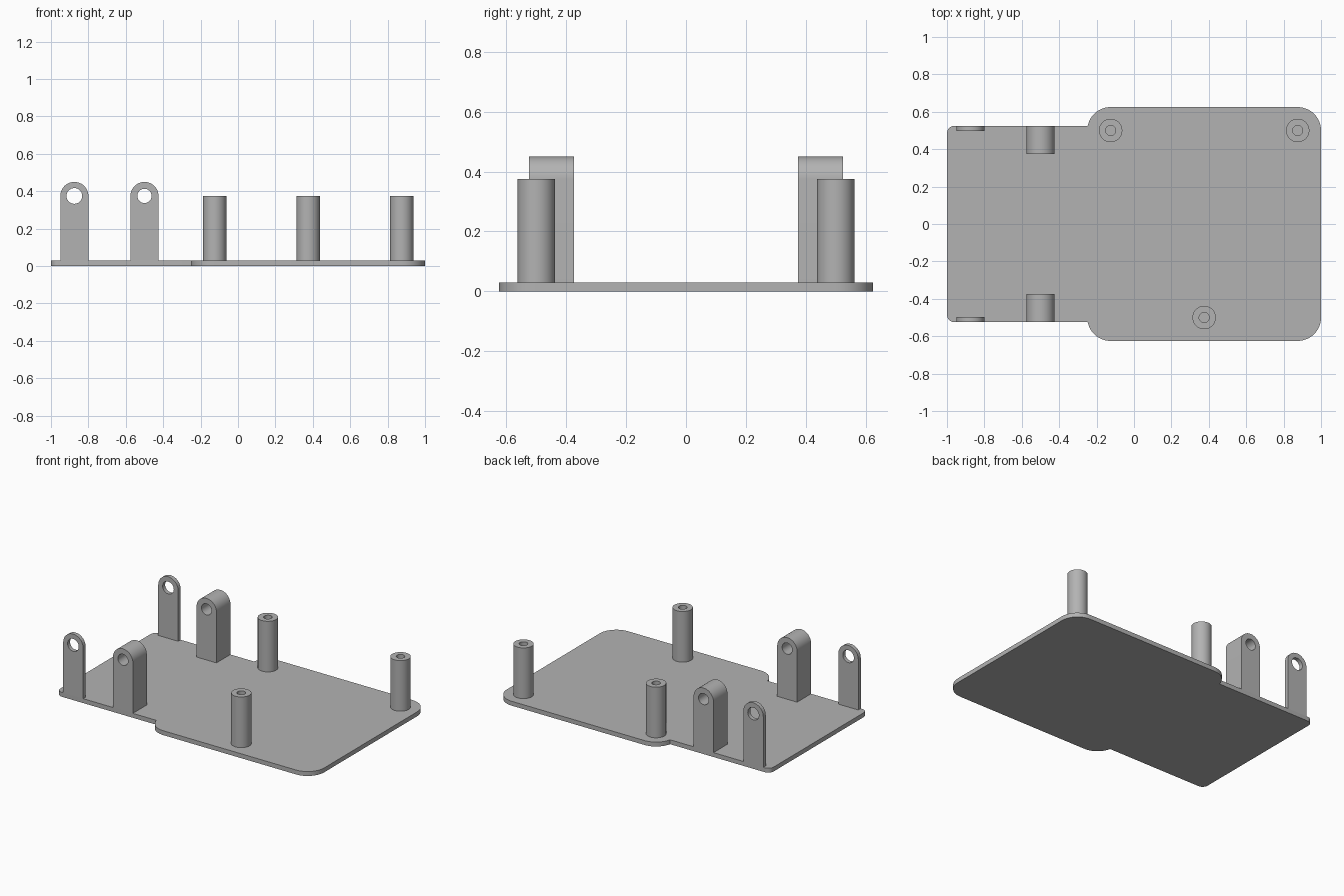
import bpy
import bmesh
from math import cos, sin, pi, asin
from mathutils import Matrix

cube = bpy.data.objects.get("Cube")
if cube:
    bpy.data.objects.remove(cube, do_unlink=True)

grey = bpy.data.materials.new("plain grey")
grey.use_nodes = True
colour = (0.45, 0.45, 0.45, 1)
grey.diffuse_color = colour
grey.node_tree.nodes["Principled BSDF"].inputs["Base Color"].default_value = colour

THICK = 0.03        # plate thickness
SIDE = 0.525        # half width of the narrow end
WIDE = 0.625        # half width of the wide end
STEP = -0.25        # where the plate widens
ROUND = 0.125       # wide corner radius
PIVOT = 0.375       # height of the lug holes and post tops


def arc(cx, cy, r, start, end, steps=12):
    angles = [start + (end - start) * i / steps for i in range(steps + 1)]
    return [(cx + r * cos(a), cy + r * sin(a)) for a in angles]


def circle(cx, cy, r):
    return arc(cx, cy, r, 0, 2 * pi, 48)[:-1]


def extrude_loops(name, loops, depth, matrix):
    """Fill an outline with optional holes, then give it thickness."""
    bm = bmesh.new()
    for loop in loops:
        verts = [bm.verts.new((x, y, 0)) for x, y in loop]
        for a, b in zip(verts, verts[1:] + verts[:1]):
            bm.edges.new((a, b))
    bmesh.ops.triangle_fill(bm, edges=bm.edges[:], use_beauty=True)
    result = bmesh.ops.extrude_face_region(bm, geom=bm.faces[:])
    top = [g for g in result["geom"] if isinstance(g, bmesh.types.BMVert)]
    bmesh.ops.translate(bm, verts=top, vec=(0, 0, depth))
    bm.transform(matrix)
    bmesh.ops.recalc_face_normals(bm, faces=bm.faces[:])
    mesh = bpy.data.meshes.new(name)
    bm.to_mesh(mesh)
    bm.free()
    mesh.materials.append(grey)
    obj = bpy.data.objects.new(name, mesh)
    bpy.context.collection.objects.link(obj)
    bpy.ops.object.select_all(action="DESELECT")
    obj.select_set(True)
    bpy.context.view_layer.objects.active = obj
    bpy.ops.object.shade_smooth_by_angle()


# Base plate: half outline from the wide end to the narrow end, then mirrored
wide_y = WIDE - ROUND
meet = pi - asin((SIDE - wide_y) / ROUND)
corner = 0.04
half = arc(1 - ROUND, wide_y, ROUND, 0, pi / 2)
half += arc(STEP + ROUND, wide_y, ROUND, pi / 2, meet)
half += arc(corner - 1, SIDE - corner, corner, pi / 2, pi, 8)
outline = half + [(x, -y) for x, y in reversed(half)]
extrude_loops("base_plate", [outline], THICK, Matrix())

# Hollow standoff posts
for name, x, y in (("back_inner_post", -0.125, 0.5),
                   ("back_outer_post", 0.875, 0.5),
                   ("front_post", 0.375, -0.5)):
    extrude_loops(name, [circle(0, 0, 0.0625), circle(0, 0, 0.027)],
                  PIVOT - THICK, Matrix.Translation((x, y, THICK)))

# Round-topped pivot lugs, a thin and a thick one on each long edge
upright = Matrix.Rotation(pi / 2, 4, "X")
LUG = 0.075
for kind, x, depth, hole in (("thin", -0.875, 0.027, 0.042),
                             ("thick", -0.5, 0.15, 0.038)):
    profile = [(-LUG, THICK), (LUG, THICK)] + arc(0, PIVOT, LUG, 0, pi, 24)
    for side, y in (("back", SIDE), ("front", depth - SIDE)):
        extrude_loops(f"{side}_{kind}_lug", [profile, circle(0, PIVOT, hole)],
                      depth, Matrix.Translation((x, y, 0)) @ upright)
